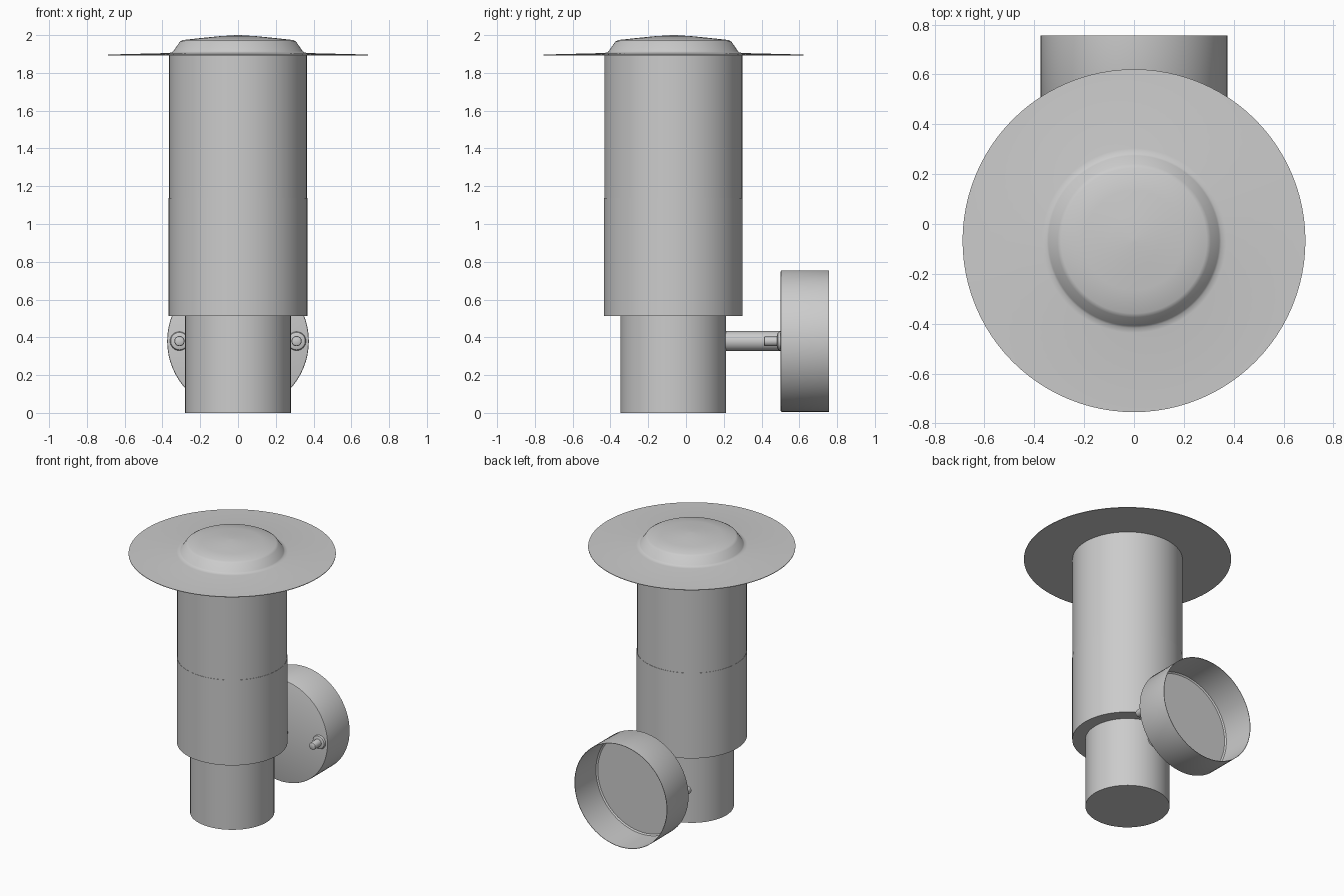
import bpy, bmesh, math
from mathutils import Matrix

if "Cube" in bpy.data.objects:
    bpy.data.objects.remove(bpy.data.objects["Cube"])

AXIS_Y = -0.067   # lamp body axis
PLATE_Z = 0.38    # wall mount centre height


def lathe(name, profile, loc, along_y=False, steps=64):
    """Revolve (radius, height) points; along_y turns the axis from z to +y."""
    bm = bmesh.new()
    verts = [bm.verts.new((r, 0, h)) for r, h in profile]
    edges = [bm.edges.new(p) for p in zip(verts, verts[1:])]
    bmesh.ops.spin(bm, geom=verts + edges, cent=(0, 0, 0), axis=(0, 0, 1),
                   angle=math.tau, steps=steps, use_merge=True)
    bmesh.ops.remove_doubles(bm, verts=bm.verts, dist=1e-5)
    bmesh.ops.recalc_face_normals(bm, faces=bm.faces)
    if along_y:
        bm.transform(Matrix.Rotation(-math.pi / 2, 4, 'X'))
    mesh = bpy.data.meshes.new(name)
    bm.to_mesh(mesh)
    bm.free()
    obj = bpy.data.objects.new(name, mesh)
    obj.location = loc
    bpy.context.collection.objects.link(obj)
    bpy.context.view_layer.objects.active = obj
    obj.select_set(True)
    bpy.ops.object.shade_smooth_by_angle(angle=math.radians(35))
    obj.select_set(False)
    return obj


def tube(name, r, z0, z1):
    return lathe(name, [(0, z0), (r, z0), (r, z1), (0, z1)], (0, AXIS_Y, 0))


# Lamp body: narrow base, middle housing, upper glass
tube("lower_body", 0.28, 0.0, 0.515)
tube("middle_body", 0.367, 0.512, 1.137)
tube("upper_body", 0.365, 1.137, 1.895)

# Wide hat with a shallow raised crown
lathe("hat", [(0, 1.893), (0.688, 1.893), (0.688, 1.897), (0.37, 1.905),
              (0.35, 1.908), (0.342, 1.915), (0.308, 1.965), (0.292, 1.974),
              (0.2, 1.984), (0.1, 1.994), (0.01, 2.0), (0, 2.0)],
      (0, AXIS_Y, 0), steps=96)

# Wall cup, open at the back, with a slightly rounded front edge
lathe("wall_cup", [(0, 0), (0.368, 0), (0.373, 0.002), (0.375, 0.007),
                   (0.375, 0.255), (0.372, 0.255), (0.372, 0.010),
                   (0.362, 0.003), (0, 0.003)],
      (0, 0.501, PLATE_Z), along_y=True)

# Arm from lamp body to wall cup
lathe("arm", [(0, 0), (0.053, 0), (0.053, 0.353), (0, 0.353)],
      (0, 0.15, PLATE_Z), along_y=True, steps=32)

# Fixing studs with washer and nut, one on each side
for side, x in (("left", -0.31), ("right", 0.31)):
    lathe(side + "_washer", [(0, 0), (0.036, 0), (0.046, 0.004), (0.05, 0.012),
                             (0.05, 0.02), (0, 0.02)],
          (x, 0.483, PLATE_Z), along_y=True, steps=32)
    lathe(side + "_stud", [(0, 0), (0.018, 0), (0.025, 0.004), (0.027, 0.012),
                           (0.027, 0.09), (0, 0.09)],
          (x, 0.412, PLATE_Z), along_y=True, steps=24)
